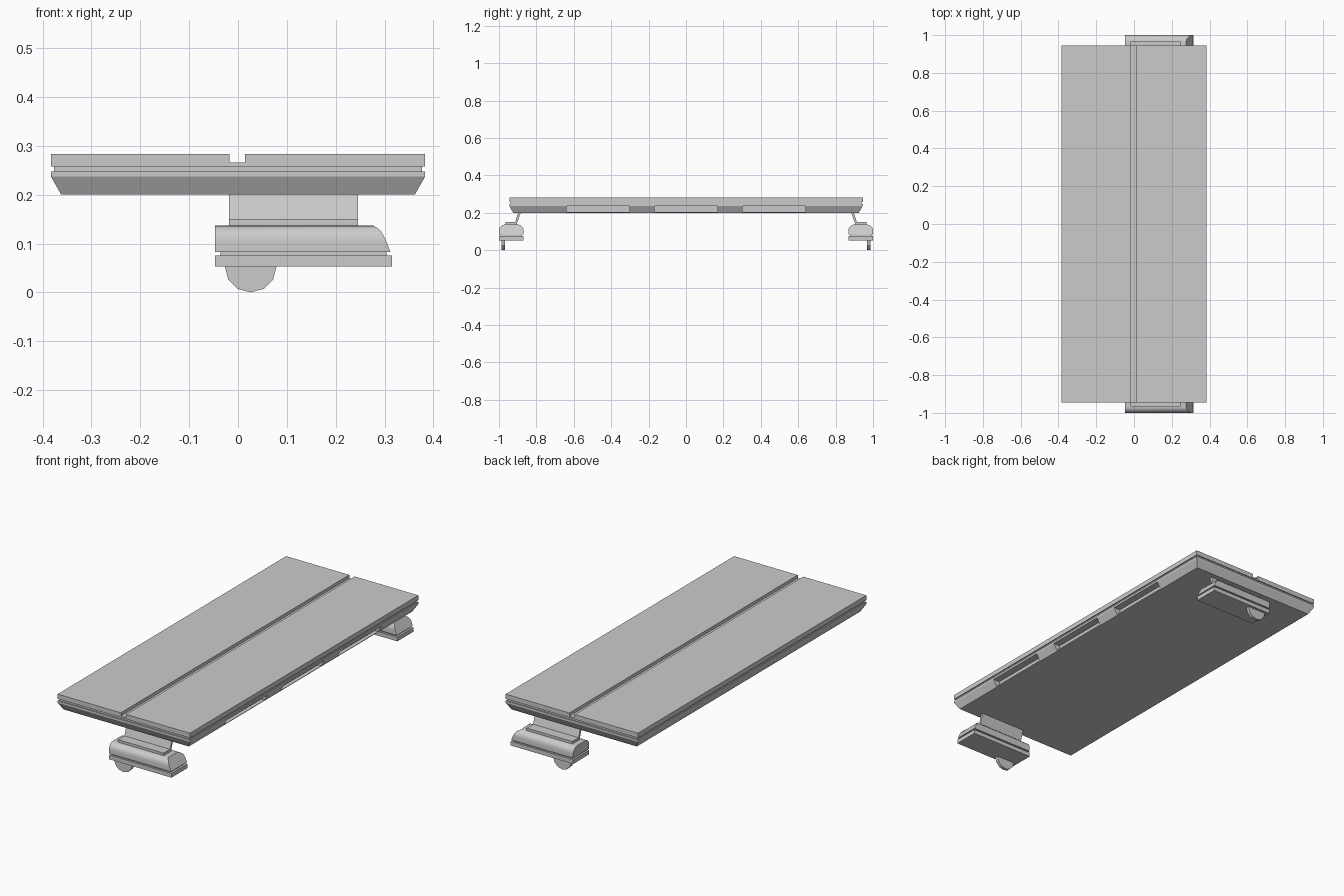
import bpy, bmesh, math
from mathutils import Vector

if "Cube" in bpy.data.objects:
    bpy.data.objects.remove(bpy.data.objects["Cube"])


def finish(name, bm, smooth=False):
    bmesh.ops.recalc_face_normals(bm, faces=bm.faces)
    me = bpy.data.meshes.new(name)
    bm.to_mesh(me)
    bm.free()
    ob = bpy.data.objects.new(name, me)
    bpy.context.collection.objects.link(ob)
    if smooth:
        bpy.context.view_layer.objects.active = ob
        ob.select_set(True)
        bpy.ops.object.shade_smooth_by_angle(angle=math.radians(32))
        ob.select_set(False)
    return ob


def loft(name, rings, smooth=False):
    """Closed solid through a list of equal-length vertex rings."""
    bm = bmesh.new()
    vs = [[bm.verts.new(p) for p in ring] for ring in rings]
    n = len(vs[0])
    for a, b in zip(vs, vs[1:]):
        for i in range(n):
            j = (i + 1) % n
            bm.faces.new((a[i], a[j], b[j], b[i]))
    bm.faces.new(vs[0])
    bm.faces.new(vs[-1])
    return finish(name, bm, smooth)


def rect(x0, x1, y0, y1, z):
    return [(x0, y0, z), (x1, y0, z), (x1, y1, z), (x0, y1, z)]


def box(name, x0, x1, y0, y1, z0, z1):
    return loft(name, [rect(x0, x1, y0, y1, z0), rect(x0, x1, y0, y1, z1)])


def mirrored(ob):
    origin = bpy.data.objects.get("mirror_center")
    if origin is None:
        origin = bpy.data.objects.new("mirror_center", None)
        bpy.context.collection.objects.link(origin)
        origin.hide_render = True
    m = ob.modifiers.new("mirror", 'MIRROR')
    m.use_axis = (False, True, False)
    m.mirror_object = origin
    m.use_mirror_merge = False
    return ob


# Deck: two top panels, groove floor, recessed seam layer
box("left_panel", -0.383, -0.017, -0.945, 0.945, 0.258, 0.283)
box("right_panel", 0.014, 0.383, -0.945, 0.945, 0.258, 0.283)
box("groove_floor", -0.017, 0.014, -0.945, 0.945, 0.258, 0.266)
box("seam_layer", -0.377, 0.377, -0.939, 0.939, 0.248, 0.258)

# Tray under the deck with sloped sides
tray = loft("lower_tray", [rect(-s * 0.383 + d, s * 0.383 - d, -0.945 + d, 0.945 - d, z)
                           for s, d, z in ((1, 0.021, 0.2), (1, 0, 0.237), (1, 0, 0.248))])

# Three pockets along the right side
for i, yc in enumerate((-0.47, 0, 0.47)):
    cutter = box(f"pocket_cutter_{i}", 0.345, 0.42, yc - 0.168, yc + 0.168, 0.205, 0.237)
    cutter.hide_render = True
    cutter.hide_viewport = False
    cutter.display_type = 'WIRE'
    b = tray.modifiers.new("pocket", 'BOOLEAN')
    b.operation = 'DIFFERENCE'
    b.solver = 'EXACT'
    b.object = cutter

# Slanted strut plate
strut = [(0.883, 0.202), (0.897, 0.202), (0.914, 0.148), (0.902, 0.148)]
mirrored(loft("strut", [[(x, y, z) for y, z in strut] for x in (-0.018, 0.246)]))
mirrored(box("strut_base", -0.018, 0.246, 0.903, 0.966, 0.13, 0.15))

# Rounded foot body, its far end curving down
R = 0.032
profile = [(0.868, 0.083)]
for cy, a0 in ((0.868 + R, 180), (1.0 - R, 90)):
    for k in range(6):
        a = math.radians(a0 - 18 * k)
        profile.append((cy + R * math.cos(a), 0.137 - R + R * math.sin(a)))
profile.append((1.0, 0.083))


def end_x(z):
    pts = [(0.083, 0.312), (0.109, 0.302), (0.129, 0.291), (0.137, 0.276)]
    for (za, xa), (zb, xb) in zip(pts, pts[1:]):
        if z <= zb:
            return xa + (xb - xa) * (z - za) / (zb - za)
    return pts[-1][1]


mirrored(loft("foot_body", [[(-0.047, y, z) for y, z in profile],
                            [(end_x(z), y, z) for y, z in profile]], True))
mirrored(box("foot_gap", -0.036, 0.304, 0.877, 0.991, 0.074, 0.084))
mirrored(box("foot_plate", -0.047, 0.315, 0.868, 1.0, 0.053, 0.075))

# Half-exposed wheel disc
disc = [(0.026 + 0.053 * math.sin(math.tau * k / 12), 0.053 - 0.053 * math.cos(math.tau * k / 12))
        for k in range(-3, 4)]
mirrored(loft("wheel", [[(x, y, z) for x, z in disc] for y in (0.969, 0.986)]))
